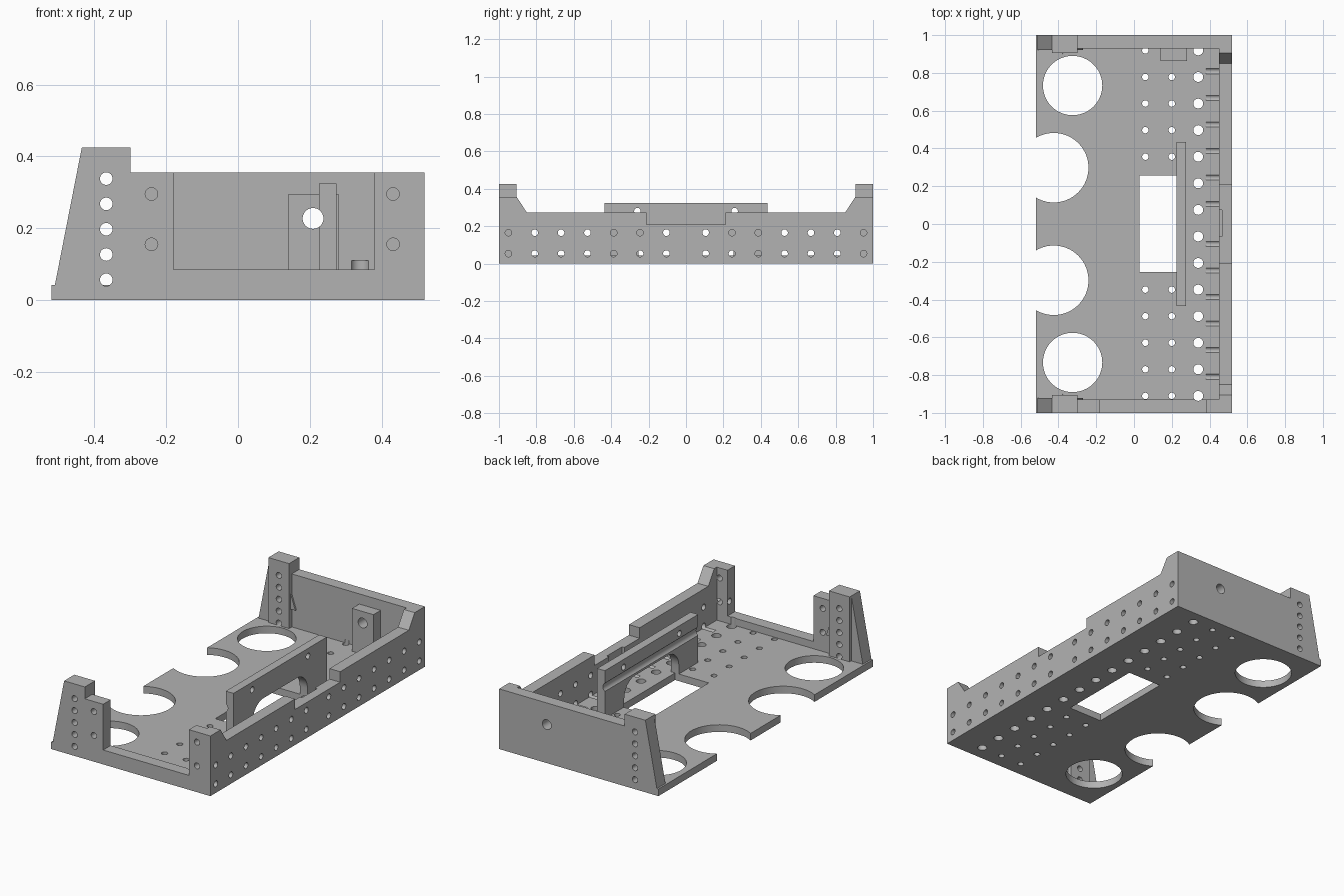
import bpy, bmesh, math
from mathutils import Matrix, Vector

default = bpy.data.objects.get("Cube")
if default:
    bpy.data.objects.remove(default)

grey = bpy.data.materials.new("plain_grey")
grey.use_nodes = True
GREY = (0.45, 0.45, 0.45, 1)
grey.diffuse_color = GREY
grey.node_tree.nodes["Principled BSDF"].inputs["Base Color"].default_value = GREY

T = 0.042          # floor thickness
PITCH = 0.1407     # hole spacing
parts = []


def finish(name, bm):
    bmesh.ops.recalc_face_normals(bm, faces=bm.faces)
    mesh = bpy.data.meshes.new(name)
    bm.to_mesh(mesh)
    bm.free()
    mesh.materials.append(grey)
    ob = bpy.data.objects.new(name, mesh)
    bpy.context.collection.objects.link(ob)
    return ob


def extrude(name, axis, profile, lo, hi):
    """Solid from a 2D profile: axis 'y' takes (x, z), axis 'x' takes (y, z)."""
    bm = bmesh.new()
    place = (lambda a, b: (a, lo, b)) if axis == 'y' else (lambda a, b: (lo, a, b))
    face = bm.faces.new([bm.verts.new(place(a, b)) for a, b in profile])
    ext = bmesh.ops.extrude_face_region(bm, geom=[face])
    move = Vector((0, hi - lo, 0)) if axis == 'y' else Vector((hi - lo, 0, 0))
    bmesh.ops.translate(bm, verts=[v for v in ext["geom"] if isinstance(v, bmesh.types.BMVert)], vec=move)
    ob = finish(name, bm)
    parts.append(ob)
    return ob


def add_box(bm, lo, hi):
    lo, hi = Vector(lo), Vector(hi)
    m = Matrix.Translation((lo + hi) / 2) @ Matrix.Diagonal((*(hi - lo), 1))
    bmesh.ops.create_cube(bm, size=1, matrix=m)


def box(name, lo, hi):
    bm = bmesh.new()
    add_box(bm, lo, hi)
    parts.append(finish(name, bm))


def rect(x0, x1, z0, z1):
    return [(x0, z0), (x1, z0), (x1, z1), (x0, z1)]


# Floor
box("floor_plate", (-0.52, -0.93, 0), (0.45, 0.93, T))

# End walls: the front one has a wide low opening
tower_side = [(-0.3, 0.355), (-0.3, 0.425), (-0.435, 0.425), (-0.51, T), (-0.52, T)]
base = [(-0.52, 0), (0.52, 0), (0.52, 0.355)]
opening = [(0.38, 0.355), (0.38, 0.085), (-0.18, 0.085), (-0.18, 0.355)]
extrude("front_wall", 'y', base + opening + tower_side, -1, -0.93)
extrude("back_wall", 'y', base + tower_side, 0.93, 1)

# Corner towers with their sloped edge layer and small gusset
for side, s in (("front", -1), ("back", 1)):
    extrude(side + "_tower", 'y', rect(-0.435, -0.3, T, 0.425), s * 0.93, s * 0.905)
    extrude(side + "_tower_slope", 'y',
            [(-0.435, T), (-0.435, 0.425), (-0.51, T)], s * 0.93, s * 0.92)
    extrude(side + "_tower_gusset", 'y',
            [(-0.3, 0.15), (-0.27, 0.15), (-0.3, 0.24)], s * 0.93, s * 0.92)

# Long side wall with raised ends and a shallow notch in the middle
half = [(0.21, 0.21), (0.21, 0.272), (0.85, 0.272), (0.905, 0.355), (0.93, 0.355), (0.93, 0)]
extrude("side_wall", 'x', [(-y, z) for y, z in reversed(half)] + half, 0.45, 0.52)

# Inner rail: bridge with a rounded arch
R = 0.1
arch = [(0.255, T)] + [(0.155 + R * math.cos(a), 0.09 + R * math.sin(a))
                       for a in (math.pi / 2 * i / 8 for i in range(9))]
leg = [(-0.435, 0.325), (0.435, 0.325), (0.435, T)]
extrude("inner_rail", 'x', leg + arch + [(-y, z) for y, z in reversed(arch)] + [(-0.435, T)],
        0.225, 0.275)

# Bearing block on the back wall
box("bearing_block", (0.14, 0.863, T), (0.28, 0.93, 0.295))

# All holes as one cutter
cut = bmesh.new()


def drill(axis, centre, r, lo, hi, segments=32):
    """Round hole along an axis; centre gives the two other coordinates in order."""
    rot = {'x': Matrix.Rotation(math.pi / 2, 4, 'Y'),
           'y': Matrix.Rotation(math.pi / 2, 4, 'X'), 'z': Matrix()}[axis]
    pos = list(centre)
    pos.insert('xyz'.index(axis), (lo + hi) / 2)
    bmesh.ops.create_cone(cut, cap_ends=True, segments=segments, radius1=r, radius2=r,
                          depth=hi - lo, matrix=Matrix.Translation(pos) @ rot)


# Floor openings
for s in (-1, 1):
    drill('z', (-0.325, s * 0.733), 0.157, -0.1, 0.06, 64)
    drill('z', (-0.425, s * 0.298), 0.184, -0.1, 0.06, 64)
add_box(cut, (0.03, -0.255, -0.1), (0.25, 0.258, 0.06))

# Floor hole grid
for i in range(14):
    y = 0.919 - PITCH * i
    drill('z', (0.34, y), 0.026, -0.1, 0.11)
    if i < 5 or i > 8:
        for x in (0.06, 0.2):
            drill('z', (x, y), 0.017, -0.1, 0.06)

# Side wall holes, the lower row grooving the floor
for i in range(7):
    for s in (-1, 1):
        for z in (0.053, 0.165):
            drill('x', (s * (0.105 + PITCH * i), z), 0.0175, 0.38, 0.6)

# Tower and post holes
for i in range(5):
    for lo, hi in ((-1.1, -0.9), (0.9, 1.1)):
        drill('y', (-0.367, 0.056 + 0.0705 * i), 0.0175, lo, hi)
for x in (-0.241, 0.432):
    for z in (0.155, 0.295):
        drill('y', (x, z), 0.0175, -1.1, -0.92)

# Shaft bore through back wall and block, grooving the rail
drill('y', (0.209, 0.227), 0.029, -0.6, 1.1)
for s in (-1, 1):
    drill('x', (s * 0.26, 0.28), 0.0175, 0.2, 0.3)

# Shallow pocket inside the side wall notch
add_box(cut, (0.44, -0.067, 0.14), (0.465, 0.075, 0.3))

cutter = finish("hole_cutter", cut)
cutter.hide_render = True

# Cut every part and bake the result
for ob in parts:
    mod = ob.modifiers.new("holes", 'BOOLEAN')
    mod.operation = 'DIFFERENCE'
    mod.solver = 'EXACT'
    mod.use_self = True
    mod.object = cutter
deps = bpy.context.evaluated_depsgraph_get()
baked = [bpy.data.meshes.new_from_object(ob.evaluated_get(deps)) for ob in parts]
for ob, mesh in zip(parts, baked):
    ob.modifiers.clear()
    ob.data = mesh
bpy.data.objects.remove(cutter)

# Smooth hole walls, sharp edges elsewhere
bpy.ops.object.select_all(action='DESELECT')
for ob in parts:
    ob.select_set(True)
bpy.context.view_layer.objects.active = parts[0]
bpy.ops.object.shade_smooth_by_angle(angle=math.radians(30))
